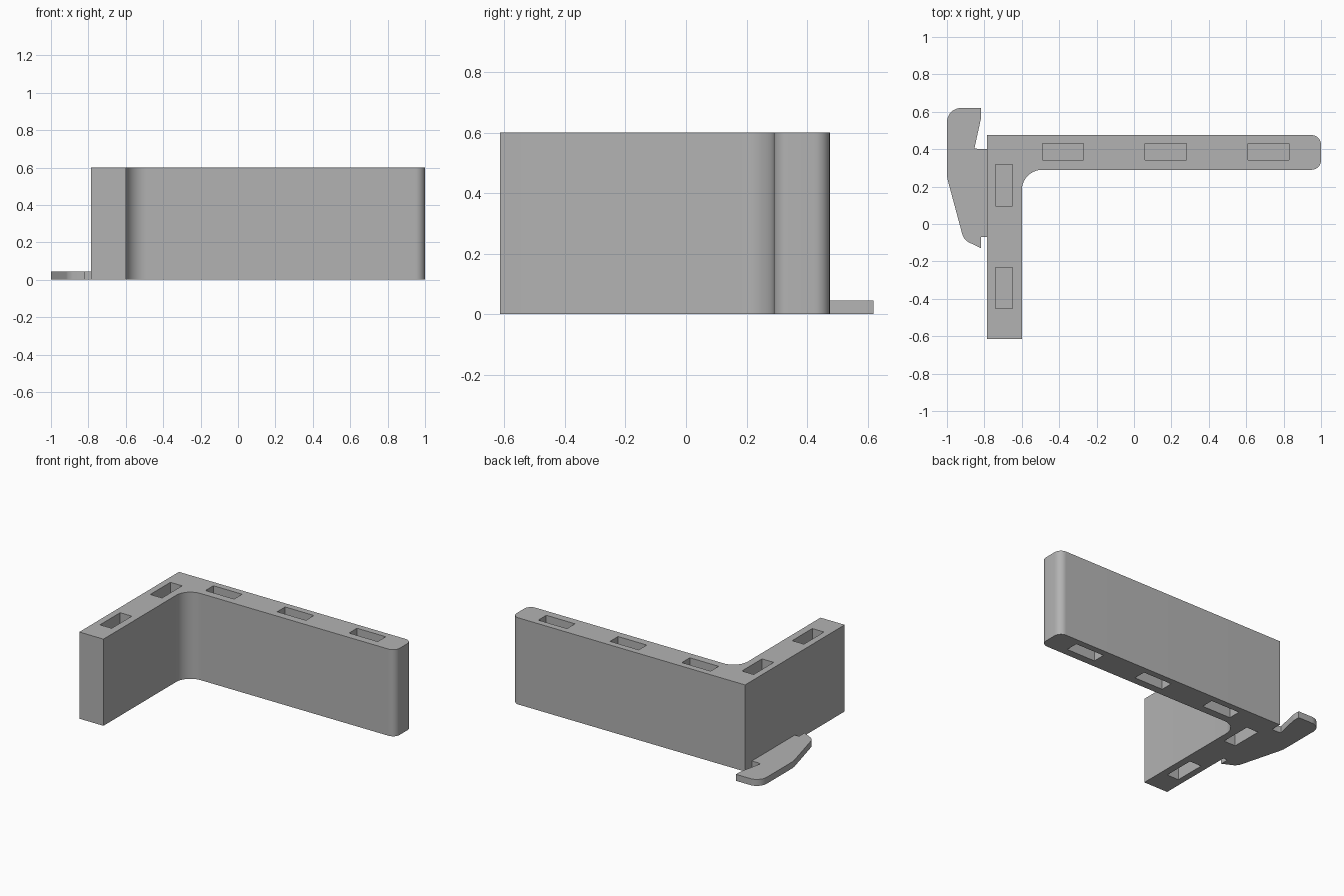
import bpy
import bmesh
import math
from mathutils import Vector

cube = bpy.data.objects.get("Cube")
if cube:
    bpy.data.objects.remove(cube, do_unlink=True)

HEIGHT = 0.6
PLATE = 0.045
POCKET_DEPTH = 0.15

grey = bpy.data.materials.new("plain grey")
grey.use_nodes = True
colour = (0.45, 0.45, 0.45, 1)
grey.diffuse_color = colour
grey.node_tree.nodes["Principled BSDF"].inputs["Base Color"].default_value = colour


def rounded(corners, steps=10):
    """Outline from (x, y, radius) corners, each filleted with a true arc."""
    outline = []
    for i, (x, y, r) in enumerate(corners):
        p = Vector((x, y))
        if r == 0:
            outline.append(p)
            continue
        a = (Vector(corners[i - 1][:2]) - p).normalized()
        b = (Vector(corners[(i + 1) % len(corners)][:2]) - p).normalized()
        half = a.angle(b) / 2
        centre = p + (a + b).normalized() * (r / math.sin(half))
        start = p + a * (r / math.tan(half)) - centre
        end = p + b * (r / math.tan(half)) - centre
        sweep = start.angle(end)
        for k in range(steps + 1):
            t = k / steps
            outline.append(centre + (start * math.sin((1 - t) * sweep)
                                     + end * math.sin(t * sweep)) / math.sin(sweep))
    return outline


def prism(name, outline, z0, z1):
    bm = bmesh.new()
    base = bm.faces.new([bm.verts.new((p[0], p[1], z0)) for p in outline])
    top = bmesh.ops.extrude_face_region(bm, geom=[base])["geom"]
    verts = [g for g in top if isinstance(g, bmesh.types.BMVert)]
    bmesh.ops.translate(bm, verts=verts, vec=(0, 0, z1 - z0))
    bmesh.ops.recalc_face_normals(bm, faces=bm.faces)
    mesh = bpy.data.meshes.new(name)
    bm.to_mesh(mesh)
    bm.free()
    mesh.materials.append(grey)
    obj = bpy.data.objects.new(name, mesh)
    bpy.context.collection.objects.link(obj)
    return obj


def box_outline(x, y, w, d):
    return [(x - w / 2, y - d / 2), (x + w / 2, y - d / 2),
            (x + w / 2, y + d / 2), (x - w / 2, y + d / 2)]


# L-shaped body with a filleted inner corner and a rounded free end
body = prism("corner_body", rounded([
    (-0.785, -0.615, 0), (-0.6, -0.615, 0), (-0.6, 0.29, 0.11),
    (1, 0.29, 0.05), (1, 0.475, 0.05), (-0.785, 0.475, 0)]), 0, HEIGHT)

# Slot pockets sunk into the top and the underside
slots = [(x, 0.387, 0.22, 0.087) for x in (-0.38, 0.17, 0.72)]
slots += [(-0.695, y, 0.09, 0.22) for y in (0.207, -0.343)]
for slot in slots:
    for z0, z1 in ((HEIGHT - POCKET_DEPTH, HEIGHT + 0.1), (-0.1, POCKET_DEPTH)):
        cutter = prism("slot_cutter", box_outline(*slot), z0, z1)
        cutter.hide_render = True
        cut = body.modifiers.new("slot", 'BOOLEAN')
        cut.operation = 'DIFFERENCE'
        cut.solver = 'EXACT'
        cut.object = cutter
        bpy.context.view_layer.objects.active = body
        bpy.ops.object.modifier_apply(modifier=cut.name)
        bpy.data.objects.remove(cutter, do_unlink=True)

# Thin hooked tab on the outer side
tab = prism("hook_tab", rounded([
    (-1, 0.62, 0.075), (-0.817, 0.62, 0), (-0.817, 0.57, 0.1),
    (-0.853, 0.405, 0), (-0.83, 0.4, 0), (-0.785, 0.4, 0),
    (-0.785, -0.07, 0), (-0.817, -0.07, 0), (-0.817, -0.13, 0),
    (-0.91, -0.085, 0.07), (-1, 0.25, 0.15)]), 0, PLATE)

# Smooth the rounded walls and keep the edges crisp
bpy.ops.object.select_all(action='DESELECT')
for obj in (body, tab):
    obj.select_set(True)
bpy.context.view_layer.objects.active = body
bpy.ops.object.shade_smooth_by_angle(angle=math.radians(30))
